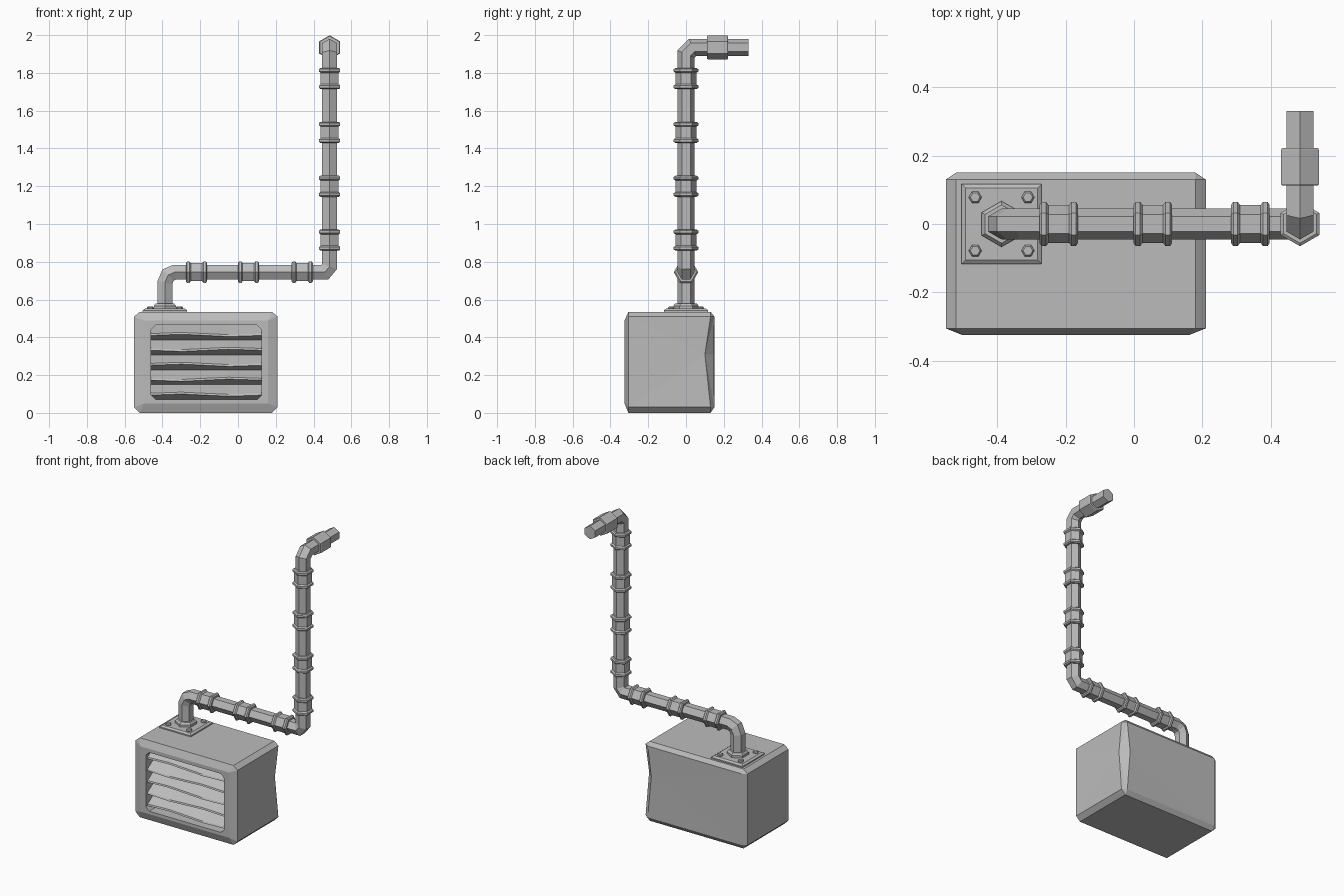
import bpy, bmesh, math
from mathutils import Vector

old = bpy.data.objects.get("Cube")
if old:
    bpy.data.objects.remove(old, do_unlink=True)

GREY = (0.5, 0.5, 0.5, 1)
metal = bpy.data.materials.new("grey metal")
metal.use_nodes = True
metal.diffuse_color = GREY
metal.node_tree.nodes["Principled BSDF"].inputs["Base Color"].default_value = GREY


def finish(name, bm):
    bmesh.ops.recalc_face_normals(bm, faces=bm.faces)
    mesh = bpy.data.meshes.new(name)
    bm.to_mesh(mesh)
    bm.free()
    mesh.materials.append(metal)
    obj = bpy.data.objects.new(name, mesh)
    bpy.context.collection.objects.link(obj)
    return obj


def skin(name, rings):
    """Join a list of point rings into a closed tube."""
    bm = bmesh.new()
    loops = [[bm.verts.new(p) for p in ring] for ring in rings]
    for a, b in zip(loops, loops[1:]):
        for i in range(len(a)):
            j = (i + 1) % len(a)
            bm.faces.new((a[i], a[j], b[j], b[i]))
    bm.faces.new(loops[0])
    bm.faces.new(loops[-1])
    return finish(name, bm)


def ring(center, axis, ref, radius, sides=6):
    u = Vector(ref).normalized()
    v = Vector(axis).cross(u)
    angles = [math.tau * i / sides for i in range(sides)]
    return [Vector(center) + radius * (math.cos(a) * u + math.sin(a) * v) for a in angles]


def turned(name, center, axis, ref, stations, sides=6):
    """Faceted turned part: stations are (offset along axis, radius)."""
    c, d = Vector(center), Vector(axis)
    return skin(name, [ring(c + d * t, d, ref, r, sides) for t, r in stations])


X, Y, Z = Vector((1, 0, 0)), Vector((0, 1, 0)), Vector((0, 0, 1))

# Housing: hull of its six flat faces gives the chamfered block
L, R, F, B, T = -0.55, 0.21, -0.325, 0.15, 0.535
xs, ys, zs = (L + 0.03, R - 0.03), (F + 0.02, B - 0.02), (0.03, T - 0.025)
corners = [(x, y, z) for x in (L, R) for y in ys for z in zs]
corners += [(x, y, z) for x in xs for y in ys for z in (0, T)]
corners += [(x, B, z) for x in xs for z in zs]
corners += [(x, F, z) for x in (L + 0.05, R - 0.05) for z in (0.05, T - 0.045)]
bm = bmesh.new()
for p in corners:
    bm.verts.new(p)
bmesh.ops.convex_hull(bm, input=bm.verts)
bmesh.ops.dissolve_limit(bm, angle_limit=0.01, verts=bm.verts, edges=bm.edges)


def dent(axis, at, moves):
    """Slice the block, then shift the new points of one worn edge."""
    bmesh.ops.bisect_plane(bm, geom=bm.verts[:] + bm.edges[:] + bm.faces[:],
                           plane_co=axis * at, plane_no=axis)
    for p, q in moves:
        v = min(bm.verts, key=lambda w: (w.co - Vector(p)).length)
        v.co = q


dent(Z, 0.31, [((R, B - 0.02, 0.31), (R - 0.005, 0.10, 0.31)),
               ((R - 0.03, B, 0.31), (0.155, 0.148, 0.31))])
bmesh.ops.triangulate(bm, faces=bm.faces)
housing = finish("housing", bm)

# Grille opening with clipped corners
x0, x1, z0, z1, k = -0.46, 0.125, 0.07, 0.465, 0.025
outline = [(x0 + k, z0), (x1 - k, z0), (x1, z0 + k), (x1, z1 - k),
           (x1 - k, z1), (x0 + k, z1), (x0, z1 - k), (x0, z0 + k)]
cutter = skin("grille_cutter", [[(x, y, z) for x, z in outline] for y in (F - 0.1, F + 0.09)])
cutter.hide_render = True
cut = housing.modifiers.new("opening", "BOOLEAN")
cut.operation = "DIFFERENCE"
cut.solver = "EXACT"
cut.object = cutter
bpy.context.view_layer.objects.active = housing
bpy.ops.object.modifier_apply(modifier=cut.name)
bpy.data.objects.remove(cutter, do_unlink=True)

# Sloping louvres, each slightly bowed
pitch = (z1 - z0) / 5
for i in range(5):
    top = z1 - i * pitch
    bow = 0.006 * (-1) ** i
    section = [(F + 0.09, top), (F + 0.02, top - 0.045), (F + 0.016, top - 0.055),
               (F + 0.09, top - pitch)]
    rings = []
    for x, shift in ((x0, 0), (-0.3, bow), (-0.05, -bow), (x1, 0)):
        rings.append([(x, y, z + (shift if y < F + 0.05 else 0)) for y, z in section])
    skin("louvre_%d" % (i + 1), rings)

# Mounting plate, bolts and collar
px = -0.387
turned("mounting_plate", (px, 0, T - 0.005), Z, (1, 1, 0),
       [(0, 0.166), (0.013, 0.166), (0.022, 0.148)], 4)
for sx in (-1, 1):
    for sy in (-1, 1):
        turned("plate_bolt", (px + sx * 0.077, sy * 0.078, T + 0.01), Z, X,
               [(0, 0.019), (0.012, 0.019), (0.018, 0.014)])
turned("pipe_collar", (px, 0, T + 0.01), Z, Y, [(0, 0.067), (0.022, 0.067), (0.035, 0.056)])

# Pipe: one hexagonal section swept along the path with mitred bends
vx, hz, ez = 0.485, 0.745, 1.935
path = [Vector(p) for p in (
    (px, 0, T), (px, 0, 0.69), (-0.37, 0, 0.73), (-0.335, 0, hz),
    (0.46, 0, hz), (vx, 0, 0.775), (vx, 0, 1.90), (vx, 0.035, ez), (vx, 0.33, ez))]
rings = [ring(path[0], Z, Y, 0.045)]
for i in range(1, len(path)):
    d = (path[i] - path[i - 1]).normalized()
    n = d if i == len(path) - 1 else d + (path[i + 1] - path[i]).normalized()
    rings.append([p + d * ((path[i] - p).dot(n) / d.dot(n)) for p in rings[-1]])
skin("pipe", rings)

# Flanged couplings along the pipe
half = [(0.056, 0.056), (0.05, 0.065), (0.037, 0.065), (0.03, 0.055)]
profile = [(-t, r) for t, r in half] + [(t, r) for t, r in reversed(half)]
for x in (-0.22, 0.055, 0.34):
    turned("level_coupling", (x, 0, hz), X, Y, profile)
for z in (0.915, 1.2, 1.485, 1.77):
    turned("upright_coupling", (vx, 0, z), Z, Y, profile)

# Plain sleeve near the outlet
turned("outlet_sleeve", (vx, 0.167, ez), Y, Z,
       [(-0.055, 0.06), (-0.05, 0.064), (0.05, 0.064), (0.055, 0.06)])
